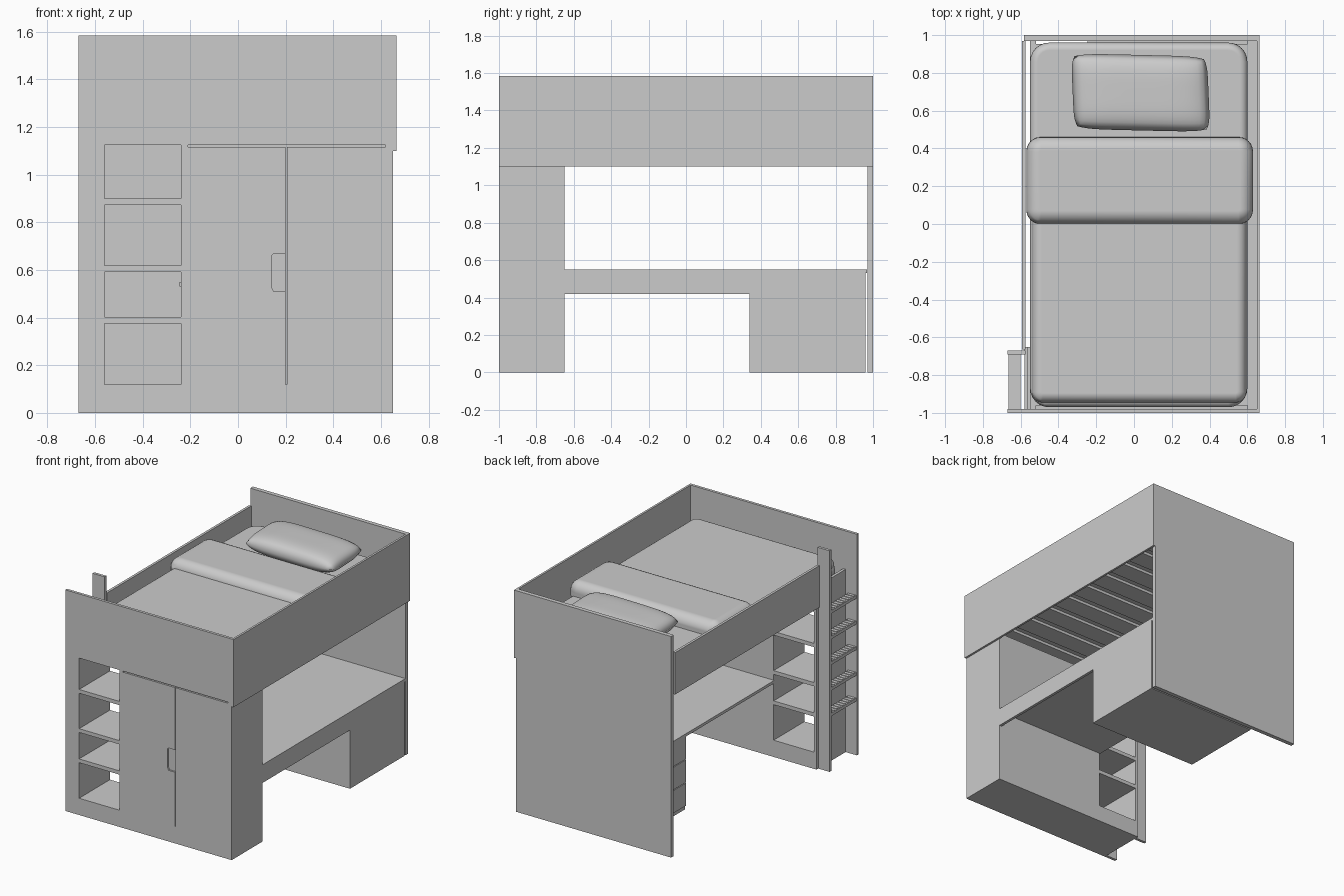
import bpy, bmesh

old = bpy.data.objects.get("Cube")
if old:
    bpy.data.objects.remove(old, do_unlink=True)

grey = bpy.data.materials.new("light_grey")
grey.use_nodes = True
grey.diffuse_color = (0.6, 0.6, 0.6, 1)
grey.node_tree.nodes["Principled BSDF"].inputs["Base Color"].default_value = (0.6, 0.6, 0.6, 1)


def finish(name, bm):
    mesh = bpy.data.meshes.new(name)
    bmesh.ops.recalc_face_normals(bm, faces=bm.faces)
    bm.to_mesh(mesh)
    bm.free()
    mesh.materials.append(grey)
    obj = bpy.data.objects.new(name, mesh)
    bpy.context.collection.objects.link(obj)
    return obj


def smooth(obj):
    for poly in obj.data.polygons:
        poly.use_smooth = True


def box(name, x, y, z):
    """Box from (min, max) pairs along each axis."""
    bm = bmesh.new()
    bmesh.ops.create_cube(bm, size=1)
    for v in bm.verts:
        v.co = [r[0] if c < 0 else r[1] for c, r in zip(v.co, (x, y, z))]
    return finish(name, bm)


def soft_box(name, x, y, z, corner, edge):
    """Box with rounded upright corners and soft rims."""
    obj = box(name, x, y, z)
    bm = bmesh.new()
    bm.from_mesh(obj.data)
    upright = [e for e in bm.edges if abs(e.verts[0].co.z - e.verts[1].co.z) > 0.01]
    bmesh.ops.bevel(bm, geom=upright, offset=corner, segments=6, profile=0.5, affect='EDGES')
    bm.to_mesh(obj.data)
    bm.free()
    mod = obj.modifiers.new("soft_rim", 'BEVEL')
    mod.width, mod.segments = edge, 6
    mod.limit_method, mod.angle_limit = 'ANGLE', 0.8
    mod.harden_normals = True
    smooth(obj)
    return obj


TOP = 1.585
FRONT = (-1, -0.98)
DEPTH = (-0.98, -0.65)

# Front panel: frame around the shelf openings and doors
box("front_upper_panel", (-0.67, 0.65), FRONT, (1.125, TOP))
box("front_plinth", (-0.67, 0.65), FRONT, (0, 0.12))
for name, x in (("left", (-0.67, -0.56)), ("middle", (-0.24, -0.21)), ("right", (0.62, 0.65))):
    box(f"front_{name}_stile", x, FRONT, (0.12, 1.125))

# Doors, one with a notch for the hand
DOOR = (0.12, 1.117)
box("right_door", (0.206, 0.62), FRONT, DOOR)
bm = bmesh.new()
outline = [(-0.21, DOOR[0]), (0.2, DOOR[0]), (0.2, 0.51), (0.15, 0.51), (0.14, 0.53),
           (0.14, 0.66), (0.15, 0.67), (0.2, 0.67), (0.2, DOOR[1]), (-0.21, DOOR[1])]
face = bm.faces.new([bm.verts.new((x, FRONT[0], z)) for x, z in outline])
new = bmesh.ops.extrude_face_region(bm, geom=[face])["geom"]
bmesh.ops.translate(bm, vec=(0, 0.02, 0), verts=[g for g in new if isinstance(g, bmesh.types.BMVert)])
finish("left_door", bm)
box("handle_plate", (0.13, 0.2), (-0.988, -0.979), (0.5, 0.68))

# Wardrobe and open shelf body
box("wardrobe_base", (-0.58, 0.65), DEPTH, (0, 0.12))
box("wardrobe_top", (-0.56, 0.65), DEPTH, (1.125, 1.145))
box("shelf_outer_side", (-0.58, -0.56), DEPTH, (0.12, 1.31))
box("shelf_inner_side", (-0.24, -0.22), DEPTH, (0.12, 1.125))
box("wardrobe_side", (0.63, 0.65), DEPTH, (0.12, 1.125))
box("wardrobe_back", (-0.22, 0.63), (-0.67, -0.65), (0.12, 1.125))
for i, z in enumerate((0.375, 0.592, 0.873)):
    box(f"shelf_{i + 1}", (-0.56, -0.24), (-1, -0.65), (z, z + 0.027))

# Bed surround
box("back_panel", (-0.582, 0.65), (0.97, 1), (0, TOP))
box("long_side_panel", (0.65, 0.665), (-1, 1), (1.1, TOP))
box("ladder_side_rail", (-0.592, -0.574), (-0.665, 0.97), (1.16, 1.46))

# Ladder with ridged treads
box("ladder_post", (-0.67, -0.575), (-0.69, -0.67), (0, TOP))
for i in range(5):
    z = 0.4 + i * 0.184
    box(f"ladder_tread_{i + 1}", (-0.665, -0.6), (-0.98, -0.69), (z - 0.012, z + 0.01))
    for j in range(9):
        y = -0.965 + j * 0.031
        box(f"tread_{i + 1}_ridge_{j + 1}", (-0.66, -0.605), (y, y + 0.014), (z + 0.01, z + 0.014))

# Desk and drawer cabinet
box("desk_top", (-0.245, 0.65), (-0.65, 0.968), (0.53, 0.55))
box("desk_apron", (0.63, 0.65), (-0.65, 0.34), (0.42, 0.53))
box("drawer_cabinet", (-0.23, 0.65), (0.34, 0.96), (0, 0.53))
for i in range(3):
    z = 0.03 + i * 0.167
    box(f"drawer_front_{i + 1}", (-0.24, -0.23), (0.34, 0.96), (z, z + 0.162))

# Slatted base
for name, x in (("left", (0.6, 0.65)), ("right", (-0.55, -0.52))):
    box(f"{name}_slat_bearer", x, (-0.98, 0.97), (1.15, 1.205))
for i in range(10):
    y = -0.96 + i * 0.197
    box(f"slat_{i + 1}", (-0.52, 0.6), (y, y + 0.14), (1.185, 1.205))

# Bedding
soft_box("mattress", (-0.55, 0.6), (-0.97, 0.96), (1.205, 1.36), 0.1, 0.04)
soft_box("duvet", (-0.54, 0.595), (-0.945, 0.3), (1.23, 1.4), 0.055, 0.05)
soft_box("duvet_fold", (-0.57, 0.63), (0, 0.46), (1.28, 1.455), 0.075, 0.07)

# Pillow: two bulged sheets joined along a rounded rim
bm = bmesh.new()
for side in (1, -1):
    made = bmesh.ops.create_grid(bm, x_segments=28, y_segments=20, size=1)["verts"]
    for v in made:
        u, w = v.co.x, v.co.y
        puff = (max(0, 1 - u ** 4) * max(0, 1 - w ** 4)) ** 0.45
        v.co = (0.035 + 0.36 * u * (1 - 0.05 * w ** 6) - 0.008 * w,
                0.695 + 0.2 * w * (1 - 0.07 * u ** 6) - 0.008 * u,
                1.435 + side * 0.07 * puff)
bmesh.ops.remove_doubles(bm, verts=bm.verts, dist=0.0005)
smooth(finish("pillow", bm))
